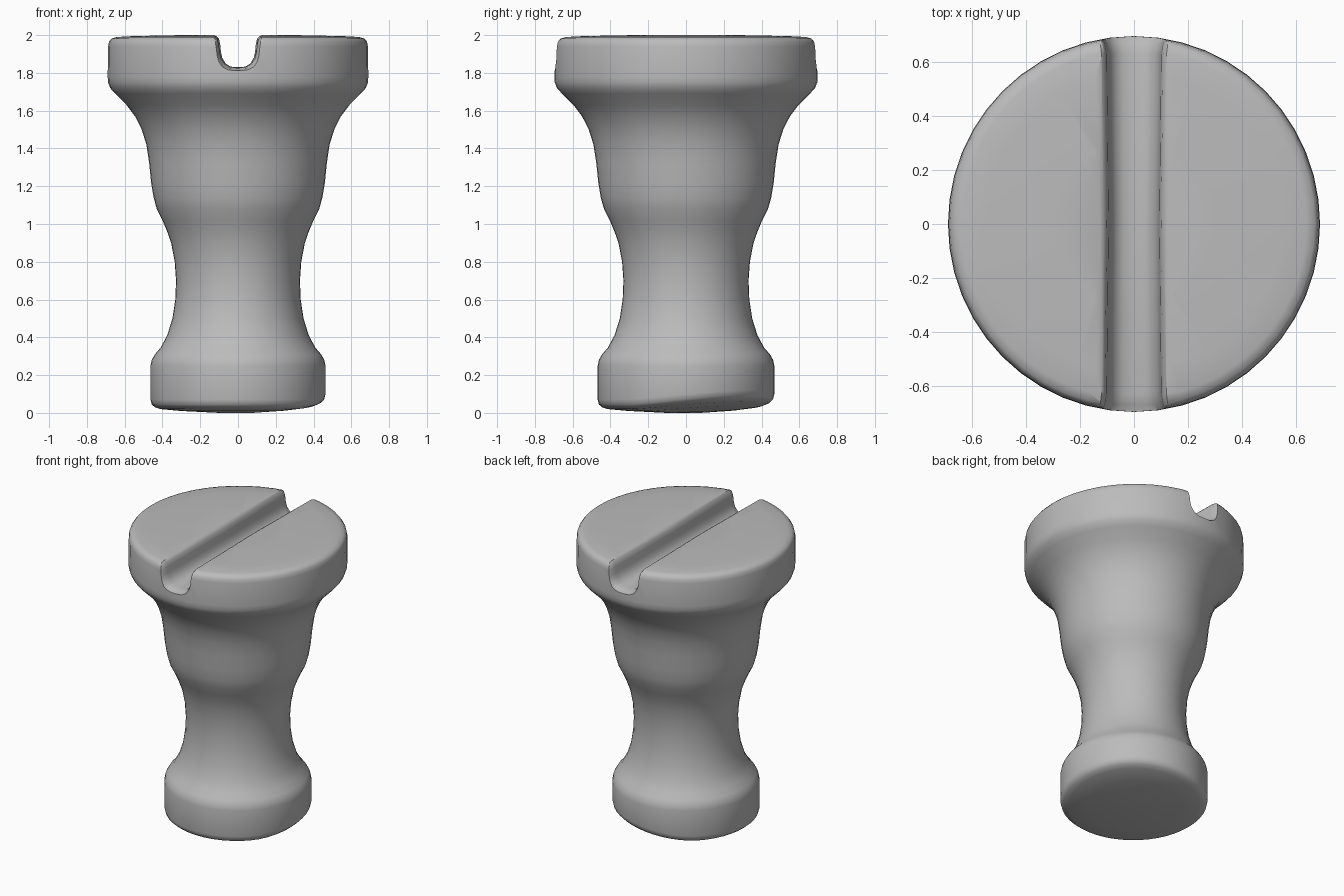
import bpy
import bmesh
import math

cube = bpy.data.objects.get("Cube")
if cube:
    bpy.data.objects.remove(cube, do_unlink=True)

grey = bpy.data.materials.new("plain grey")
grey.use_nodes = True
colour = (0.5, 0.5, 0.5, 1)
grey.diffuse_color = colour
grey.node_tree.nodes["Principled BSDF"].inputs["Base Color"].default_value = colour


def loft(name, rings, closed_caps=True):
    """Skin a list of equally sized point rings and cap both ends."""
    bm = bmesh.new()
    loops = [[bm.verts.new(p) for p in ring] for ring in rings]
    count = len(loops[0])
    for low, high in zip(loops, loops[1:]):
        for i in range(count):
            j = (i + 1) % count
            bm.faces.new((low[i], low[j], high[j], high[i]))
    bm.faces.new(loops[0][::-1])
    bm.faces.new(loops[-1])
    bmesh.ops.recalc_face_normals(bm, faces=bm.faces)
    mesh = bpy.data.meshes.new(name)
    bm.to_mesh(mesh)
    bm.free()
    mesh.materials.append(grey)
    obj = bpy.data.objects.new(name, mesh)
    bpy.context.collection.objects.link(obj)
    return obj


# Turned body: (radius, height) from foot to head
profile = [
    (0.1, 0.0), (0.3, 0.01), (0.41, 0.02), (0.44, 0.03), (0.457, 0.045), (0.463, 0.07),
    (0.463, 0.25), (0.457, 0.28), (0.44, 0.31), (0.41, 0.345), (0.375, 0.41),
    (0.347, 0.5), (0.332, 0.6), (0.328, 0.7), (0.335, 0.8), (0.354, 0.9),
    (0.375, 0.96), (0.4, 1.02), (0.43, 1.08), (0.447, 1.14), (0.46, 1.22),
    (0.47, 1.32), (0.485, 1.42), (0.51, 1.5), (0.545, 1.57), (0.59, 1.63),
    (0.65, 1.69), (0.677, 1.72), (0.688, 1.75), (0.69, 1.78), (0.688, 1.94),
    (0.683, 1.965), (0.67, 1.982), (0.64, 1.99), (0.55, 1.995), (0.3, 2.0), (0.1, 2.0),
]
SIDES = 48


def body_point(radius, height, i):
    angle = math.tau * i / SIDES
    x, y = radius * math.cos(angle), radius * math.sin(angle) * 1.01
    # The underside lifts towards one back corner
    if height < 0.1:
        lean = max(0, (x + y) / 0.66)
        height += 0.05 * lean ** 1.5
    return x, y, height


body = loft("turned_peg", [[body_point(r, z, i) for i in range(SIDES)] for r, z in profile])

# Round-bottomed slot cutter, flaring at its lip and both ends
half = [(0.04, 1.833), (0.068, 1.85), (0.086, 1.88), (0.093, 1.91), (0.097, 1.95),
        (0.104, 1.98), (0.116, 1.993), (0.135, 2.003), (0.135, 2.1)]
section = [(-x, z) for x, z in reversed(half)] + [(0, 1.83)] + half
ends = [(0.8, 1.25, 0.022), (0.69, 1.22, 0.018), (0.67, 1.12, 0.008), (0.63, 1.04, 0.002)]
stations = [(-y, w, d) for y, w, d in ends] + [(0, 0.97, 0)] + ends[::-1]
cutter = loft("slot_cutter", [[(x * w, y, z - d) for x, z in section] for y, w, d in stations])
cutter.hide_render = True

slot = body.modifiers.new("slot", "BOOLEAN")
slot.operation = "DIFFERENCE"
slot.solver = "EXACT"
slot.object = cutter

bpy.ops.object.select_all(action="DESELECT")
body.select_set(True)
bpy.context.view_layer.objects.active = body
bpy.ops.object.modifier_apply(modifier="slot")
bpy.data.objects.remove(cutter, do_unlink=True)
bpy.ops.object.shade_smooth_by_angle(angle=math.radians(45))
